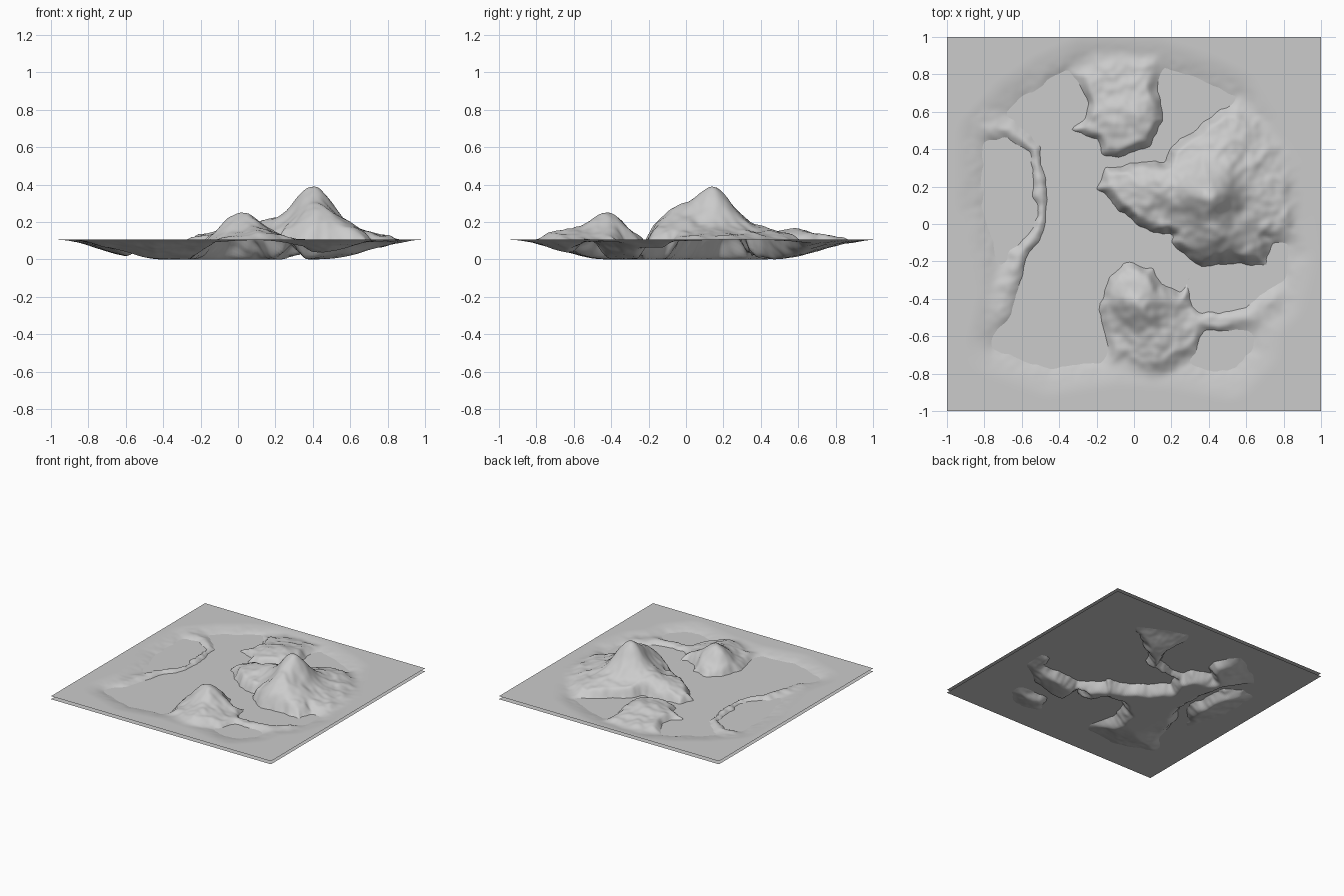
import bpy, bmesh, math
from mathutils import Vector, noise

if "Cube" in bpy.data.objects:
    bpy.data.objects.remove(bpy.data.objects["Cube"])

EDGE_Z, WATER_Z, CELLS = 0.105, 0.08, 170

# Shore outlines
LAKE = [(-.78, .45), (-.62, .62), (-.45, .74), (-.25, .83), (.1, .82), (.35, .74),
        (.52, .66), (.62, .5), (.72, .2), (.78, 0), (.8, -.15), (.74, -.38), (.62, -.5),
        (.6, -.65), (.5, -.76), (.2, -.7), (-.1, -.68), (-.45, -.74), (-.72, -.64),
        (-.66, -.4), (-.72, -.1), (-.78, .1)]
MOUNTAIN = [(.47, .6), (.35, .53), (.18, .4), (.17, .33), (-.05, .31), (-.15, .3),
            (-.19, .19), (-.08, .08), (.03, 0), (.15, -.06), (.22, -.06), (.2, -.1),
            (.36, -.23), (.5, -.2), (.7, -.21), (.72, -.08), (.85, -.05), (.85, .3),
            (.7, .5), (.55, .62)]
NORTH_HILL = [(-.35, .5), (-.27, .57), (-.25, .65), (-.3, .8), (-.2, .87), (.1, .87),
              (.13, .7), (.15, .55), (.08, .42), (-.08, .36), (-.17, .38), (-.2, .45)]
SOUTH_HILL = [(-.2, -.42), (-.14, -.28), (-.02, -.2), (.1, -.23), (.14, -.33), (.25, -.36),
              (.27, -.28), (.31, -.28), (.3, -.4), (.27, -.46), (.4, -.5), (.32, -.68),
              (.1, -.8), (-.1, -.72), (-.15, -.6)]

# Narrow ridges: centre line and half width
WEST_RIDGE = [(-.72, -.47), (-.66, -.32), (-.62, -.17), (-.53, -.07), (-.49, .05),
              (-.5, .2), (-.53, .4), (-.66, .5), (-.8, .52)]
EAST_RIDGE = [(.25, -.5), (.45, -.53), (.62, -.5), (.75, -.4)]

# Summits: x, y, height, spread
SUMMITS = [(.4, .15, .2, .095), (.43, .13, .08, .22), (.4, -.06, .09, .08),
           (.55, -.08, .05, .09), (.02, .17, .06, .12), (.2, .22, .04, .08),
           (.48, .45, .03, .12), (.06, -.41, .09, .085), (-.04, -.4, .07, .07),
           (.08, -.55, .05, .1), (.14, -.7, .03, .08), (-.03, .58, .055, .13)]


def smooth(low, high, value):
    t = min(1, max(0, (value - low) / (high - low)))
    return t * t * (3 - 2 * t)


def segment_distance(x, y, a, b):
    dx, dy = b[0] - a[0], b[1] - a[1]
    t = ((x - a[0]) * dx + (y - a[1]) * dy) / (dx * dx + dy * dy)
    t = min(1, max(0, t))
    return math.hypot(x - a[0] - t * dx, y - a[1] - t * dy)


def outline_depth(x, y, points):
    """Distance to a closed outline, positive inside."""
    nearest, inside = 9, False
    for i, b in enumerate(points):
        a = points[i - 1]
        nearest = min(nearest, segment_distance(x, y, a, b))
        if (a[1] > y) != (b[1] > y):
            if x < a[0] + (y - a[1]) * (b[0] - a[0]) / (b[1] - a[1]):
                inside = not inside
    return nearest if inside else -nearest


def ridge_depth(x, y, points, width):
    return width - min(segment_distance(x, y, a, b) for a, b in zip(points, points[1:]))


def ground_height(x, y):
    p = Vector((x, y, 0))
    wobble = .022 * noise.noise(p * 9) + .008 * noise.noise(p * 24)
    # Basin falling from the flat border to the lake bed
    lake = outline_depth(x, y, LAKE)
    fade = smooth(-.2, -.02, lake)
    bed = EDGE_Z * (1 - smooth(-.19, .3, lake + wobble * fade))
    # Islands and ridges rising from the bed
    hills = max(outline_depth(x, y, s) for s in (MOUNTAIN, NORTH_HILL, SOUTH_HILL)) + wobble
    low = max(ridge_depth(x, y, WEST_RIDGE, .042),
              ridge_depth(x, y, EAST_RIDGE, .05)) + wobble
    top = EDGE_Z
    for sx, sy, height, spread in SUMMITS:
        top += height * math.exp(-((x - sx) ** 2 + (y - sy) ** 2) / (2 * spread ** 2))
    rough = .012 * noise.noise(p * 11 + Vector((3, 5, 0))) + .006 * noise.noise(p * 23)
    top += rough * fade
    z = bed
    m = smooth(-.07, .045, low)
    z += (max(z, .1 + rough * .6) - z) * m
    m = smooth(-.07, .05, hills) * smooth(-.3, -.05, lake)
    z += (max(z, top) - z) * m
    return max(0, z)


def make_material(name, colour):
    mat = bpy.data.materials.new(name)
    mat.use_nodes = True
    mat.diffuse_color = colour
    mat.node_tree.nodes["Principled BSDF"].inputs["Base Color"].default_value = colour
    return mat


def make_sheet(name, cells, height, material):
    bm = bmesh.new()
    bmesh.ops.create_grid(bm, x_segments=cells, y_segments=cells, size=1)
    for v in bm.verts:
        v.co.z = height(v.co.x, v.co.y)
    for f in bm.faces:
        f.smooth = True
    mesh = bpy.data.meshes.new(name)
    bm.to_mesh(mesh)
    bm.free()
    mesh.materials.append(material)
    obj = bpy.data.objects.new(name, mesh)
    bpy.context.collection.objects.link(obj)
    return obj


grey = make_material("plain_grey", (.6, .6, .6, 1))
make_sheet("terrain", CELLS, ground_height, grey)
make_sheet("water_surface", 1, lambda x, y: WATER_Z, grey)
